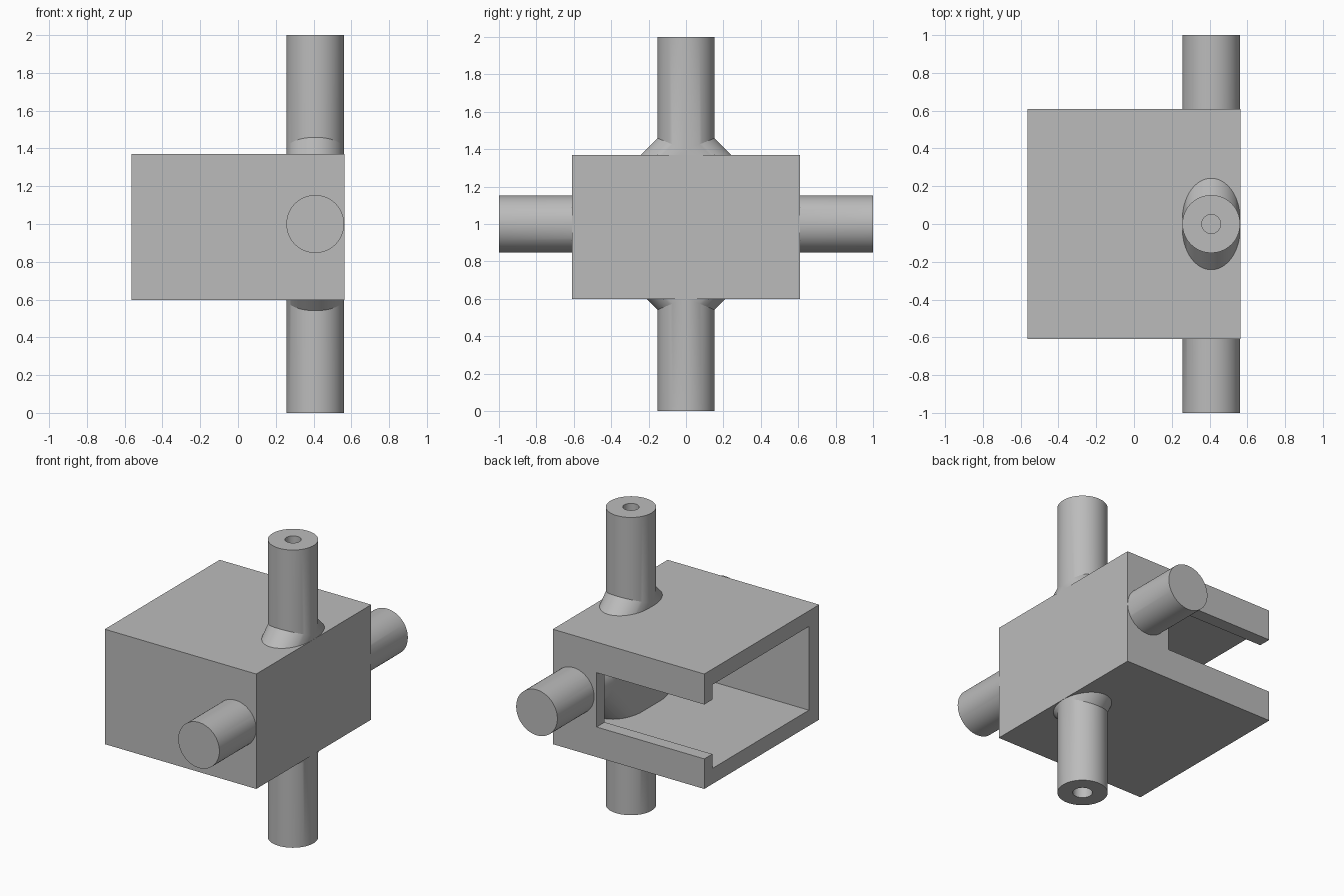
import bpy, bmesh, math

if "Cube" in bpy.data.objects:
    bpy.data.objects.remove(bpy.data.objects["Cube"])

grey = bpy.data.materials.new("plain grey")
grey.use_nodes = True
GREY = (0.5, 0.5, 0.5, 1)
grey.diffuse_color = GREY
grey.node_tree.nodes["Principled BSDF"].inputs["Base Color"].default_value = GREY

PIPE_X, PIPE_Z, R = 0.409, 1.0, 0.153


def make(name, bm):
    bmesh.ops.recalc_face_normals(bm, faces=bm.faces)
    mesh = bpy.data.meshes.new(name)
    bm.to_mesh(mesh)
    bm.free()
    mesh.materials.append(grey)
    ob = bpy.data.objects.new(name, mesh)
    bpy.context.collection.objects.link(ob)
    return ob


def box(name, lo, hi):
    bm = bmesh.new()
    bmesh.ops.create_cube(bm, size=1)
    for v in bm.verts:
        v.co = [(a + b) / 2 + c * (b - a) for a, b, c in zip(lo, hi, v.co)]
    return make(name, bm)


def rod(name, axis, radius, start, end):
    """Cylinder through the pipe crossing, along y or z."""
    bm = bmesh.new()
    bmesh.ops.create_cone(bm, cap_ends=True, segments=64, radius1=radius,
                          radius2=radius, depth=end - start)
    mid = (start + end) / 2
    for v in bm.verts:
        x, y, z = v.co
        v.co = ((PIPE_X + x, z + mid, PIPE_Z + y) if axis == "y"
                else (PIPE_X + x, y, z + mid))
    return make(name, bm)


def boolean(ob, other, operation):
    mod = ob.modifiers.new(operation, "BOOLEAN")
    mod.operation, mod.object, mod.solver = operation, other, "EXACT"
    bpy.context.view_layer.objects.active = ob
    bpy.ops.object.modifier_apply(modifier=mod.name)


def drop(*obs):
    for ob in obs:
        bpy.data.objects.remove(ob)


# Housing: hollow box, open on one end, with a slot in the back wall
housing = box("housing", (-0.563, -0.61, 0.598), (0.563, 0.61, 1.37))
cavity = box("cavity", (-0.7, -0.5, 0.703), (0.46, 0.525, 1.265))
slot = box("slot", (-0.7, 0.4, 0.80), (0.237, 0.7, 1.165))
for cutter in (cavity, slot):
    boolean(housing, cutter, "DIFFERENCE")
drop(cavity, slot)

# Crossed pipes
pipes = rod("crossed_pipes", "z", R, 0, 2)
cross_pipe = rod("cross_pipe", "y", R, -1, 1)

# Rounded diamond that braces the crossing with slanted sides
bm = bmesh.new()
for i in range(33):
    a = math.pi * i / 32
    reach = 0.612 - math.sqrt(2) * R * (1 - math.sin(a))
    for y, z in ((reach, 0), (0, reach), (-reach, 0), (0, -reach)):
        bm.verts.new((PIPE_X + R * math.cos(a), y, PIPE_Z + z))
bmesh.ops.convex_hull(bm, input=bm.verts)
bmesh.ops.dissolve_limit(bm, angle_limit=0.01, verts=bm.verts, edges=bm.edges)
brace = make("brace", bm)
for part in (cross_pipe, brace):
    boolean(pipes, part, "UNION")
drop(cross_pipe, brace)

# Bores: one right through, one down to it, one blind from below
bores = [rod("through_bore", "y", 0.07, -1.1, 1.1),
         rod("top_bore", "z", 0.05, 1.0, 2.1),
         rod("bottom_bore", "z", 0.06, -0.1, 0.8)]
for bore in bores:
    boolean(pipes, bore, "DIFFERENCE")
    boolean(housing, bore, "DIFFERENCE")
drop(*bores)

# Smooth the round surfaces only
bpy.ops.object.select_all(action="DESELECT")
for ob in (housing, pipes):
    ob.select_set(True)
bpy.context.view_layer.objects.active = pipes
bpy.ops.object.shade_smooth_by_angle(angle=math.radians(20))
